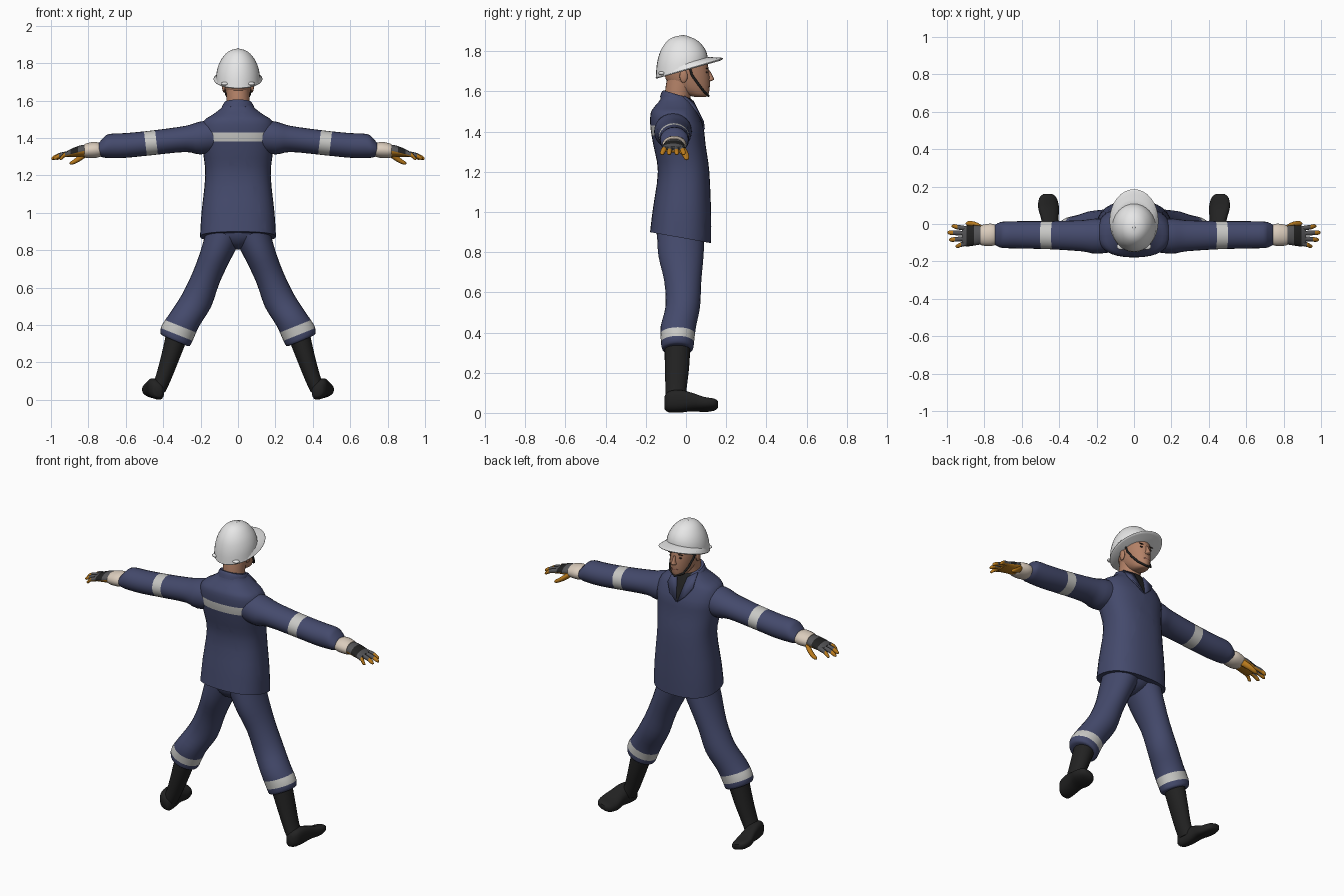
import bpy, bmesh, math
from mathutils import Vector

cube = bpy.data.objects.get("Cube")
if cube:
    bpy.data.objects.remove(cube)


def material(name, r, g, b):
    m = bpy.data.materials.new(name)
    m.use_nodes = True
    m.diffuse_color = (r, g, b, 1)
    bsdf = next(n for n in m.node_tree.nodes if n.type == 'BSDF_PRINCIPLED')
    bsdf.inputs["Base Color"].default_value = (r, g, b, 1)
    bsdf.inputs["Roughness"].default_value = 0.7
    return m


NAVY = material("navy cloth", .058, .068, .15)
SILVER = material("reflective tape", .58, .58, .56)
WHITE = material("helmet white", .8, .8, .8)
SKIN = material("skin", .45, .22, .135)
ORANGE = material("glove orange", .5, .2, .012)
GREY = material("glove grey", .09, .09, .095)
BLACK = material("black rubber", .016, .016, .016)
CREAM = material("cream cuff", .7, .6, .5)
LIPS = material("lips", .3, .11, .08)
BROWN = material("eye brown", .06, .035, .025)

# Ring frames: the two directions spanning a cross-section, s tilts it
FRAMES = {
    'z': lambda s: (Vector((1, 0, 0)), Vector((0, 1, s))),
    'leg': lambda s: (Vector((1, 0, s)), Vector((0, 1, 0))),
    'x': lambda s: (Vector((0, 1, 0)), Vector((s, 0, 1))),
    'y': lambda s: (Vector((1, 0, s)), Vector((0, 0, 1))),
}


def spline(p, k):
    """Smoothly resample rows of numbers, k steps per span."""
    out = []
    for i in range(len(p) - 1):
        a, b, c, d = p[max(i - 1, 0)], p[i], p[i + 1], p[min(i + 2, len(p) - 1)]
        for j in range(k):
            t = j / k
            out.append([w + .5 * t * (y - v + t * (2 * v - 5 * w + 4 * y - z + t * (3 * (w - y) + z - v)))
                        for v, w, y, z in zip(a, b, c, d)])
    return out + [list(p[-1])]


def add_object(name, bm, mat, mirror):
    bmesh.ops.recalc_face_normals(bm, faces=bm.faces)
    me = bpy.data.meshes.new(name)
    bm.to_mesh(me)
    bm.free()
    me.materials.append(mat)
    ob = bpy.data.objects.new(name, me)
    bpy.context.collection.objects.link(ob)
    if mirror:
        ob.modifiers.new("mirror", 'MIRROR').use_mirror_merge = False
    return ob


def loft(name, rings, frame, mat, mirror=False, sides=24, power=2.0, k=3):
    """Skin superellipse rings given as (x, y, z, half u, half v, tilt)."""
    bm = bmesh.new()
    loops = []
    for x, y, z, a, b, s in spline([tuple(r) + (0,) * (6 - len(r)) for r in rings], k):
        u, v = FRAMES[frame](s)
        loop = []
        for i in range(sides):
            t = math.tau * i / sides
            c, n = math.cos(t), math.sin(t)
            cu = math.copysign(abs(c) ** (2 / power), c) * max(a, .001)
            cv = math.copysign(abs(n) ** (2 / power), n) * max(b, .001)
            loop.append(bm.verts.new(Vector((x, y, z)) + u * cu + v * cv))
        loops.append(loop)
    for p, q in zip(loops, loops[1:]):
        for i in range(sides):
            j = (i + 1) % sides
            bm.faces.new((p[i], p[j], q[j], q[i]))
    bm.faces.new(loops[0])
    bm.faces.new(loops[-1])
    return add_object(name, bm, mat, mirror)


def paint(ob, mat, *planes):
    """Cut along planes and colour the faces in front of all of them."""
    me = ob.data
    if mat.name not in me.materials:
        me.materials.append(mat)
    index = me.materials.find(mat.name)
    bm = bmesh.new()
    bm.from_mesh(me)
    for co, no in planes:
        bmesh.ops.bisect_plane(bm, geom=bm.verts[:] + bm.edges[:] + bm.faces[:],
                               plane_co=co, plane_no=no, dist=1e-5)
    for f in bm.faces:
        c = f.calc_center_median()
        if all((c - Vector(co)).dot(Vector(no)) > 0 for co, no in planes):
            f.material_index = index
    bm.to_mesh(me)
    bm.free()


def plate(name, points, mat, thick, mirror=True):
    bm = bmesh.new()
    bm.faces.new([bm.verts.new(p) for p in points])
    ob = add_object(name, bm, mat, mirror)
    sol = ob.modifiers.new("thickness", 'SOLIDIFY')
    sol.thickness, sol.offset = thick, 0
    return ob


def blob(name, loc, size, mat, mirror=False):
    bm = bmesh.new()
    bmesh.ops.create_uvsphere(bm, u_segments=16, v_segments=10, radius=1)
    for v in bm.verts:
        v.co = Vector(loc) + v.co * Vector(size)
    return add_object(name, bm, mat, mirror)


# Jacket with dark shirt opening and tape across the back
jacket = loft("jacket", [
    (0, -.027, .872, .203, .152, -.18), (0, -.02, 1, .195, .145, -.1), (0, -.012, 1.2, .175, .128),
    (0, -.032, 1.33, .188, .13), (0, -.045, 1.42, .2, .132), (0, -.058, 1.49, .185, .118),
    (0, -.056, 1.525, .135, .1), (0, -.05, 1.56, .09, .078), (0, -.045, 1.585, .074, .068, -.3)],
    'z', NAVY, power=2.4, sides=32)
paint(jacket, BLACK, ((0, 0, 1.41), (1, 0, .3)), ((0, 0, 1.41), (-1, 0, .3)), ((0, 0, 0), (0, 1, 0)))
paint(jacket, SILVER, ((0, 0, 1.38), (0, 0, 1)), ((0, 0, 1.43), (0, 0, -1)), ((0, -.06, 0), (0, -1, 0)))

# Collar and lapels
loft("collar", [(0, -.048, 1.545, .09, .082, -.3), (0, -.046, 1.572, .084, .076, -.3),
                (0, -.046, 1.582, .076, .07, -.3)], 'z', NAVY)
plate("lapel", [(.075, -.01, 1.575), (.035, .035, 1.55), (.004, .09, 1.41), (.05, .085, 1.45),
                (.085, .055, 1.5)], NAVY, .009)

# Sleeves with tape
sleeve = loft("sleeve", [
    (.08, -.06, 1.415, .085, .085), (.2, -.065, 1.4, .094, .088), (.28, -.063, 1.395, .083, .07),
    (.45, -.06, 1.375, .075, .066), (.6, -.058, 1.36, .073, .066), (.69, -.058, 1.357, .071, .064),
    (.72, -.058, 1.348, .066, .052), (.745, -.058, 1.338, .052, .034)], 'x', NAVY, True)
paint(sleeve, SILVER, ((.435, 0, 1.37), (1, 0, -.12)), ((.495, 0, 1.37), (-1, 0, .12)))

# Gloves: cuff, hand, fingers, thumb
loft("glove_cuff", [(.73, -.058, 1.335, .05, .034), (.765, -.058, 1.336, .06, .043),
                    (.815, -.06, 1.332, .054, .038), (.82, -.06, 1.332, .044, .03)], 'x', CREAM, True)
palm = ((.9, 0, 1.312), (-.25, 0, -1))
hand = loft("glove_hand", [(.8, -.06, 1.332, .046, .033), (.84, -.06, 1.33, .053, .031),
                           (.89, -.064, 1.32, .056, .023), (.92, -.064, 1.312, .05, .014)], 'x', GREY, True)
paint(hand, BLACK, ((.855, 0, 0), (1, 0, 0)), ((.895, 0, 0), (-1, 0, 0)))
paint(hand, ORANGE, palm)
for label, y0, x1, y1 in (("index", -.024, .975, -.012), ("middle", -.05, .998, -.046),
                          ("ring", -.078, .988, -.084), ("little", -.104, .955, -.118)):
    finger = loft(label + "_finger", [
        (.895, y0, 1.317, .013, .014), ((.9 + x1) / 2, (y0 + y1) / 2, 1.309, .0125, .013),
        (x1 - .012, y1, 1.294, .011, .011), (x1, y1, 1.288, .003, .003)], 'x', GREY, True, sides=12)
    paint(finger, ORANGE, palm)
    paint(finger, ORANGE, ((x1 - .03, 0, 0), (1, 0, 0)))
loft("thumb", [(.81, -.03, 1.32, .02, .02), (.84, -.01, 1.297, .018, .018), (.87, .001, 1.277, .015, .014),
               (.89, .003, 1.267, .011, .01), (.9, .003, 1.264, .003, .003)], 'x', ORANGE, True, sides=12)

# Trousers with tape above the hem
loft("hips", [(0, -.026, .93, .17, .125), (0, -.026, .87, .145, .115), (0, -.026, .825, .07, .08),
              (0, -.026, .805, .02, .03)], 'z', NAVY)
leg = loft("trouser_leg", [
    (.075, -.026, .89, .09, .118, .42), (.118, -.025, .78, .077, .112, .42), (.17, -.016, .655, .071, .092, .42),
    (.222, -.016, .53, .078, .086, .42), (.285, -.038, .43, .079, .088, .42), (.324, -.042, .36, .085, .083, .42),
    (.336, -.042, .32, .077, .077, .42), (.337, -.042, .315, .055, .06, .42)], 'leg', NAVY, True)
paint(leg, SILVER, ((.324, 0, .348), (-.4, 0, 1)), ((.324, 0, .4), (.4, 0, -1)))

# Rubber boots
loft("boot_shaft", [(.325, -.042, .35, .055, .065, .42), (.365, -.045, .22, .045, .06, .42),
                    (.402, -.05, .11, .039, .052, .35), (.43, -.05, .05, .04, .052, .25)], 'leg', BLACK, True)
loft("boot_foot", [
    (.43, -.108, .05, .022, .03, .25), (.435, -.085, .055, .04, .05, .25), (.442, -.03, .058, .044, .054, .25),
    (.45, .03, .054, .047, .043, .25), (.457, .09, .042, .056, .033, .25), (.46, .14, .041, .046, .026, .25),
    (.46, .16, .042, .024, .014, .25)], 'y', BLACK, True, power=2.6)

# Head and neck
loft("neck", [(0, -.045, 1.52, .064, .062), (0, -.038, 1.6, .062, .066), (0, -.02, 1.66, .062, .075)], 'z', SKIN)
loft("head", [(0, .07, 1.573, .022, .03), (0, .056, 1.583, .04, .055), (0, .033, 1.61, .056, .084),
              (0, .012, 1.65, .068, .107), (0, .003, 1.7, .075, .112), (0, -.01, 1.77, .078, .11)], 'z', SKIN)
loft("nose", [(0, .113, 1.65, .012, .008), (0, .118, 1.658, .016, .021), (0, .115, 1.672, .011, .02),
              (0, .11, 1.705, .007, .008)], 'z', SKIN, sides=12)
blob("ear", (.076, -.012, 1.675), (.009, .02, .032), SKIN, True)
blob("mouth", (0, .112, 1.622), (.022, .006, .006), LIPS)
blob("eye", (.03, .103, 1.695), (.013, .005, .005), BROWN, True)
blob("eyebrow", (.032, .104, 1.714), (.019, .005, .003), BROWN, True)

# Helmet: dome, brim, centre ridge, rim clips
loft("helmet_dome", [
    (0, -.02, 1.708, .119, .13, .28), (0, -.02, 1.76, .113, .125, .2), (0, -.02, 1.81, .095, .108, .1),
    (0, -.02, 1.85, .066, .077, .04), (0, -.02, 1.87, .036, .043), (0, -.02, 1.877, .008, .01)],
    'z', WHITE, sides=32)
loft("helmet_brim", [(0, .012, 1.708, .125, .158, .28), (0, .017, 1.715, .131, .168, .28),
                     (0, .014, 1.722, .127, .162, .28), (0, -.015, 1.735, .114, .128, .28)], 'z', WHITE, sides=32)
loft("helmet_ridge", [(0, -.115, 1.79, .006, .008), (0, -.08, 1.835, .009, .012), (0, -.02, 1.87, .01, .011),
                      (0, .045, 1.845, .009, .012), (0, .08, 1.805, .006, .008)], 'y', WHITE, sides=12)
for label, x, y, z in (("rear", .07, -.12, 1.69), ("front", .095, .065, 1.738)):
    blob(label + "_rim_clip", (x, y, z), (.022, .018, .01), WHITE, True)

# Chin strap
curve = bpy.data.curves.new("chin_strap", 'CURVE')
curve.dimensions = '3D'
curve.bevel_depth = .006
curve.bevel_resolution = 2
path = [(.079, .015, 1.73), (.074, .03, 1.68), (.064, .062, 1.635), (.045, .092, 1.597), (0, .112, 1.578)]
path += [(-x, y, z) for x, y, z in reversed(path[:-1])]
line = curve.splines.new('POLY')
line.points.add(len(path) - 1)
for point, co in zip(line.points, path):
    point.co = (*co, 1)
curve.materials.append(BLACK)
bpy.context.collection.objects.link(bpy.data.objects.new("chin_strap", curve))

# Smooth shading with sharp edges kept
bpy.ops.object.select_all(action='DESELECT')
for ob in bpy.context.collection.objects:
    if ob.type == 'MESH':
        ob.select_set(True)
        bpy.context.view_layer.objects.active = ob
bpy.ops.object.shade_smooth_by_angle(angle=math.radians(50))
